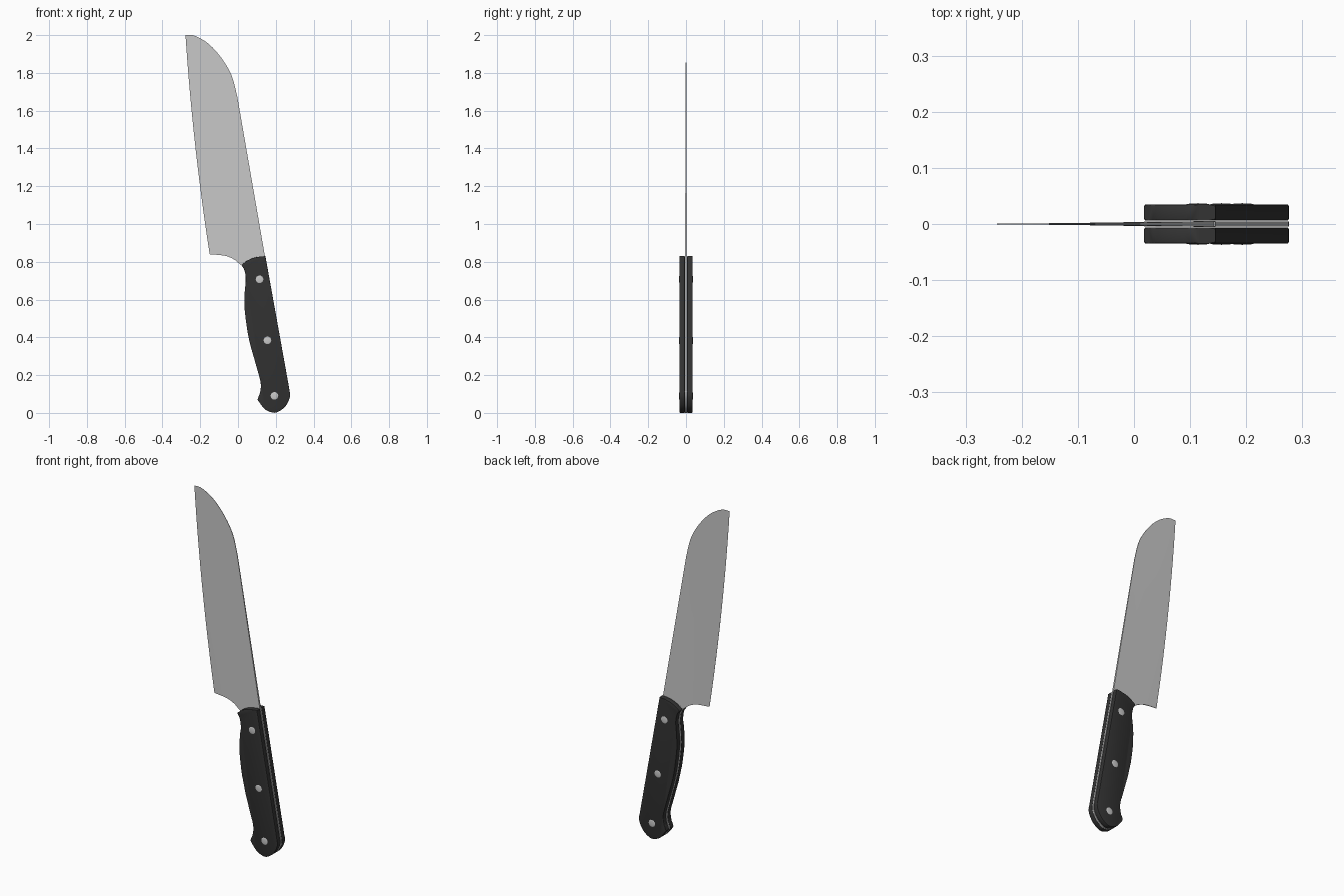
import bpy, bmesh, math
from mathutils import Vector

if "Cube" in bpy.data.objects:
    bpy.data.objects.remove(bpy.data.objects["Cube"])


def material(name, v):
    m = bpy.data.materials.new(name)
    m.diffuse_color = (v, v, v, 1)
    m.use_nodes = True
    m.node_tree.nodes["Principled BSDF"].inputs["Base Color"].default_value = m.diffuse_color
    return m


steel = material("steel", 0.58)
black = material("black_grip", 0.033)


def spline(pts, n=6):
    """Catmull-Rom curve through 2D points."""
    p = [Vector(q) for q in pts]
    p = [2 * p[0] - p[1]] + p + [2 * p[-1] - p[-2]]
    out = []
    for a, b, c, d in zip(p, p[1:], p[2:], p[3:]):
        for i in range(n):
            t = i / n
            out.append(0.5 * (2 * b + (c - a) * t + (2 * a - 5 * b + 4 * c - d) * t * t
                              + (3 * b - a - 3 * c + d) * t ** 3))
    return out + [p[-2]]


def resample(pts, count):
    """Evenly spaced points along a polyline."""
    lens = [0]
    for a, b in zip(pts, pts[1:]):
        lens.append(lens[-1] + (b - a).length)
    out, k = [], 0
    for i in range(count):
        s = lens[-1] * i / (count - 1)
        while k < len(pts) - 2 and lens[k + 1] < s:
            k += 1
        out.append(pts[k].lerp(pts[k + 1], (s - lens[k]) / (lens[k + 1] - lens[k])))
    return out


def finish(name, bm, mat, angle=30):
    bmesh.ops.recalc_face_normals(bm, faces=bm.faces)
    me = bpy.data.meshes.new(name)
    bm.to_mesh(me)
    bm.free()
    me.materials.append(mat)
    ob = bpy.data.objects.new(name, me)
    bpy.context.collection.objects.link(ob)
    bpy.context.view_layer.objects.active = ob
    ob.select_set(True)
    bpy.ops.object.shade_smooth_by_angle(angle=math.radians(angle))
    ob.select_set(False)
    return ob


def slab(name, outline, y0, y1, mat, bevel=0):
    """Outline in x/z pulled from y0 to y1, with softened rims."""
    bm = bmesh.new()
    face = bm.faces.new([bm.verts.new((p.x, y0, p.y)) for p in outline])
    r = bmesh.ops.extrude_face_region(bm, geom=[face])
    for v in r["geom"]:
        if isinstance(v, bmesh.types.BMVert):
            v.co.y = y1
    if bevel:
        rim = [e for e in bm.edges if abs(e.verts[0].co.y - e.verts[1].co.y) < 1e-6]
        bmesh.ops.bevel(bm, geom=rim, offset=bevel, segments=2, profile=0.5, affect='EDGES')
    return finish(name, bm, mat)


# Blade: grid between the heel curve and the tip curve, thick spine, thin edge
COLS, ROWS = 41, 16
heel = resample(spline([(-0.15, 0.84), (-0.07, 0.832), (-0.02, 0.812), (0.018, 0.782),
                        (0.06, 0.77), (0.145, 0.815)]), COLS)
tip = resample(spline([(-0.278, 2.0), (-0.23, 1.997), (-0.16, 1.957), (-0.10, 1.895),
                       (-0.05, 1.82), (-0.024, 1.757), (-0.003, 1.67)]), COLS)
bm = bmesh.new()
sides = []
for s in (-1, 1):
    grid = []
    for j in range(ROWS):
        v = j / (ROWS - 1)
        row = []
        for i in range(COLS):
            u = i / (COLS - 1)
            p = heel[i].lerp(tip[i], v)
            bow = -0.052 * v * (1 - v) * (1 - u)
            half = (0.0004 + 0.005 * u ** 0.7) * (1 - 0.65 * v)
            row.append(bm.verts.new((p.x + bow, s * half, p.y)))
        grid.append(row)
    for a, b in zip(grid, grid[1:]):
        for i in range(COLS - 1):
            bm.faces.new((a[i], a[i + 1], b[i + 1], b[i]))
    sides.append(grid[0] + [r[-1] for r in grid[1:]] + grid[-1][-2::-1]
                 + [r[0] for r in grid[-2:0:-1]])
f, b = sides
for i in range(len(f)):
    k = (i + 1) % len(f)
    bm.faces.new((f[i], f[k], b[k], b[i]))
finish("blade", bm, steel)

# Handle outline: bolster arc, straight back, rounded butt, belly
top = spline([(0.018, 0.782), (0.05, 0.807), (0.09, 0.823), (0.145, 0.83)], 4)
rest = spline([(0.271, 0.13), (0.275, 0.085), (0.253, 0.038), (0.22, 0.01), (0.188, 0.001),
               (0.142, 0.02), (0.103, 0.07)], 5)
belly = spline([(0.103, 0.07), (0.118, 0.115), (0.119, 0.165), (0.093, 0.262), (0.056, 0.40),
                (0.035, 0.55), (0.035, 0.63), (0.041, 0.707), (0.034, 0.755),
                (0.018, 0.782)], 5)
outline = top + rest + belly[1:-1]

# Tang and the two grip scales
slab("tang", outline, -0.0045, 0.0045, steel)
for name, s in (("front_grip", -1), ("back_grip", 1)):
    slab(name, outline, s * 0.006, s * 0.035, black, 0.003)

# Rivets: shallow domes on both faces
for n, (x, z) in enumerate([(0.114, 0.707), (0.156, 0.384), (0.193, 0.09)], 1):
    for side, s in (("front", -1), ("back", 1)):
        bm = bmesh.new()
        bmesh.ops.create_uvsphere(bm, u_segments=16, v_segments=10, radius=1)
        for v in bm.verts:
            a, b, c = v.co
            v.co = (x + 0.021 * a, s * 0.0345 + 0.0025 * c, z + 0.021 * b)
        finish(f"{side}_rivet_{n}", bm, steel, 60)
